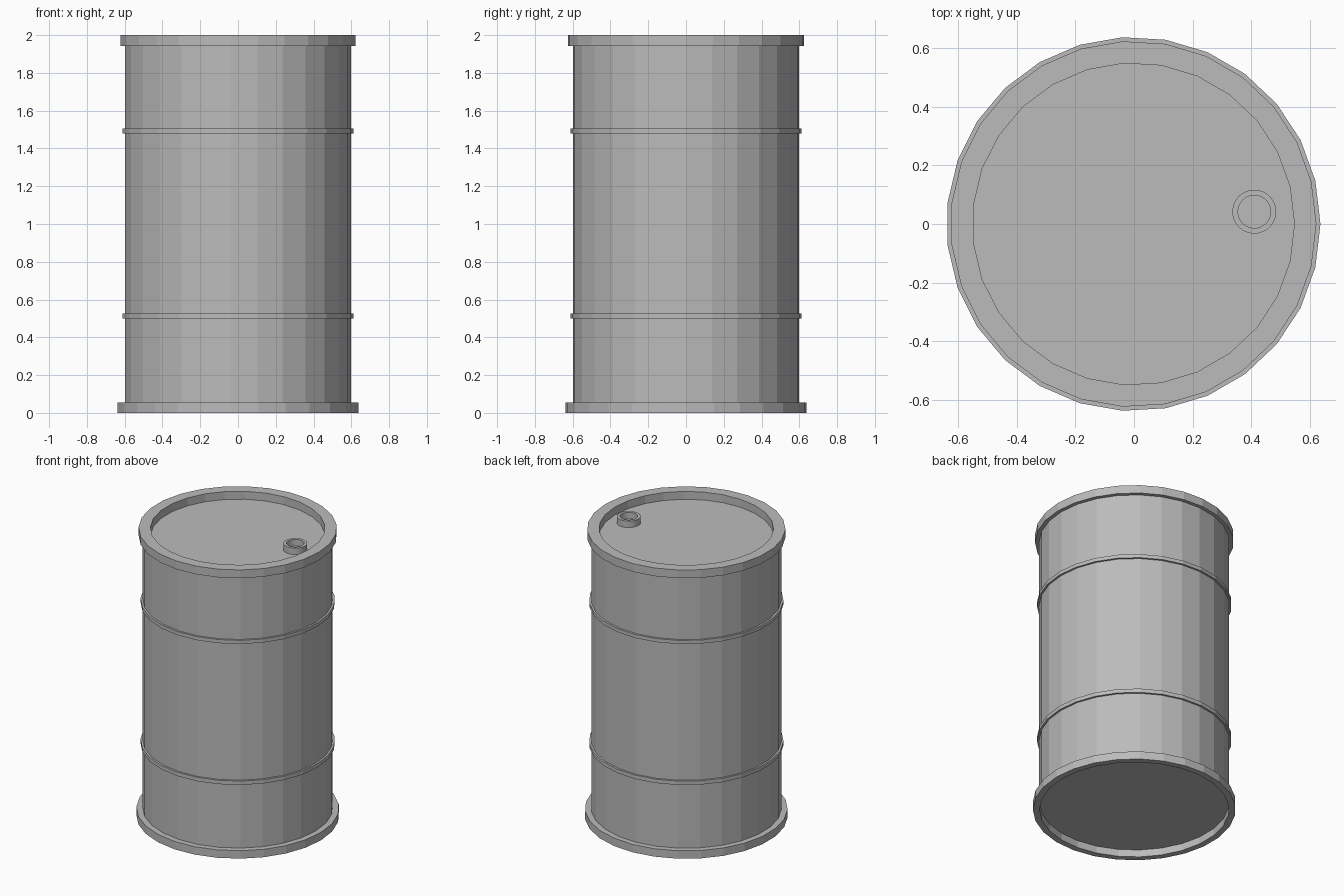
import bpy
import bmesh
from math import cos, sin, tau

if "Cube" in bpy.data.objects:
    bpy.data.objects.remove(bpy.data.objects["Cube"])

SIDES = 27
CENTRE = (-0.002, 0)

steel = bpy.data.materials.new("grey_steel")
steel.use_nodes = True
steel.diffuse_color = (0.5, 0.5, 0.5, 1)
steel.node_tree.nodes["Principled BSDF"].inputs["Base Color"].default_value = (0.5, 0.5, 0.5, 1)


def lathe(name, profile, centre=CENTRE, closed=True):
    """Spin a (radius, height) profile around z; open profiles get flat caps."""
    bm = bmesh.new()
    rings = []
    for r, z in profile:
        rings.append([bm.verts.new((centre[0] + r * cos(tau * i / SIDES),
                                    centre[1] + r * sin(tau * i / SIDES), z))
                      for i in range(SIDES)])
    pairs = list(zip(rings, rings[1:]))
    if closed:
        pairs.append((rings[-1], rings[0]))
    else:
        bm.faces.new(rings[0])
        bm.faces.new(rings[-1])
    for a, b in pairs:
        for i in range(SIDES):
            j = (i + 1) % SIDES
            bm.faces.new((a[i], a[j], b[j], b[i]))
    bmesh.ops.recalc_face_normals(bm, faces=bm.faces)
    mesh = bpy.data.meshes.new(name)
    bm.to_mesh(mesh)
    bm.free()
    mesh.materials.append(steel)
    obj = bpy.data.objects.new(name, mesh)
    bpy.context.collection.objects.link(obj)
    return obj


def hoop(name, inner, outer, low, high, centre=CENTRE):
    return lathe(name, [(inner, low), (outer, low), (outer, high), (inner, high)], centre)


# Drum wall with its recessed floor and lid
lathe("drum_body", [(0.6, 0.05), (0.6, 1.945)], closed=False)

# Rims standing beyond the floor and the lid
hoop("bottom_rim", 0.597, 0.639, 0, 0.055)
hoop("top_rim", 0.55, 0.625, 1.943, 2)

# Rolling hoops around the wall
hoop("lower_hoop", 0.59, 0.613, 0.5, 0.527)
hoop("upper_hoop", 0.59, 0.613, 1.48, 1.505)

# Filler neck on the lid
hoop("filler_neck", 0.056, 0.075, 1.935, 1.99, (0.411, 0.042))
